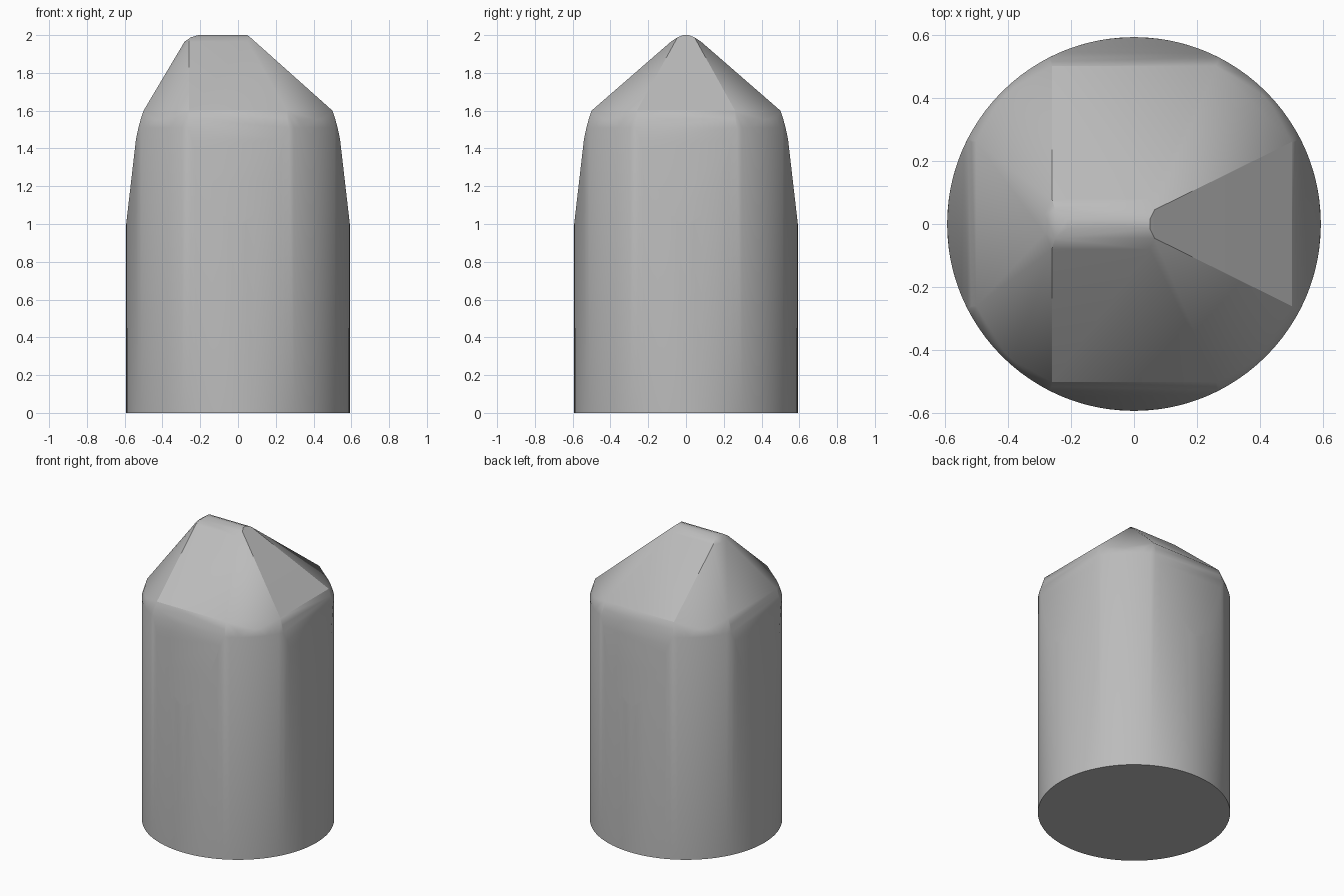
import bpy, bmesh, math

if "Cube" in bpy.data.objects:
    bpy.data.objects.remove(bpy.data.objects["Cube"])

RADIUS = 0.592
SEGMENTS = 96

grey = bpy.data.materials.new("plain_grey")
grey.use_nodes = True
colour = (0.5, 0.5, 0.5, 1)
grey.diffuse_color = colour
grey.node_tree.nodes["Principled BSDF"].inputs["Base Color"].default_value = colour


def ring(radius, limit, z):
    """Circle trimmed by four flats at the given distance from the axis."""
    points = []
    for i in range(SEGMENTS):
        a = 2 * math.pi * i / SEGMENTS
        x, y = radius * math.cos(a), radius * math.sin(a)
        if max(abs(x), abs(y)) <= limit:
            points.append((x, y, z))
    half = math.sqrt(max(radius ** 2 - limit ** 2, 0))
    for s in (-1, 1):
        for t in (-1, 1):
            points += [(s * limit, t * half, z), (t * half, s * limit, z)]
    return points


# Round base, then four gently leaning flats cut into the upper wall
points = ring(RADIUS, RADIUS, 0) + ring(RADIUS, RADIUS, 1)
for i in range(1, 9):
    t = i / 8
    points += ring(RADIUS, RADIUS - 0.052 * t, 1 + 0.45 * t)

# Shoulder rounding inwards to the roof
points += ring(RADIUS, 0.527, 1.51)
points += ring(0.577, 0.515, 1.555)
for s in (-1, 1):
    for t in (-1, 1):
        points += [(s * 0.5, t * 0.26, 1.6), (t * 0.26, s * 0.5, 1.6)]

# Rounded off-centre ridge: left end, right end, half depth, height
ridge = [(-0.26, 0.05, 0.08, 1.965), (-0.283, 0.085, 0.03, 1.965),
         (-0.25, 0.065, 0.045, 1.988), (-0.21, 0.05, 0.015, 2.0)]
for left, right, depth, z in ridge:
    points += [(x, y, z) for x in (left, right) for y in (-depth, depth)]

# Wrap the sections in one convex skin
bm = bmesh.new()
for p in points:
    bm.verts.new(p)
bmesh.ops.remove_doubles(bm, verts=bm.verts, dist=0.0005)
result = bmesh.ops.convex_hull(bm, input=bm.verts)
loose = [v for v in bm.verts if not v.link_faces]
bmesh.ops.delete(bm, geom=loose, context="VERTS")
bmesh.ops.dissolve_limit(bm, angle_limit=math.radians(0.5),
                         verts=bm.verts, edges=bm.edges)
bmesh.ops.recalc_face_normals(bm, faces=bm.faces)

mesh = bpy.data.meshes.new("faceted_capsule")
bm.to_mesh(mesh)
bm.free()
mesh.materials.append(grey)
capsule = bpy.data.objects.new("faceted_capsule", mesh)
bpy.context.collection.objects.link(capsule)

bpy.context.view_layer.objects.active = capsule
capsule.select_set(True)
bpy.ops.object.shade_smooth_by_angle(angle=math.radians(28))
